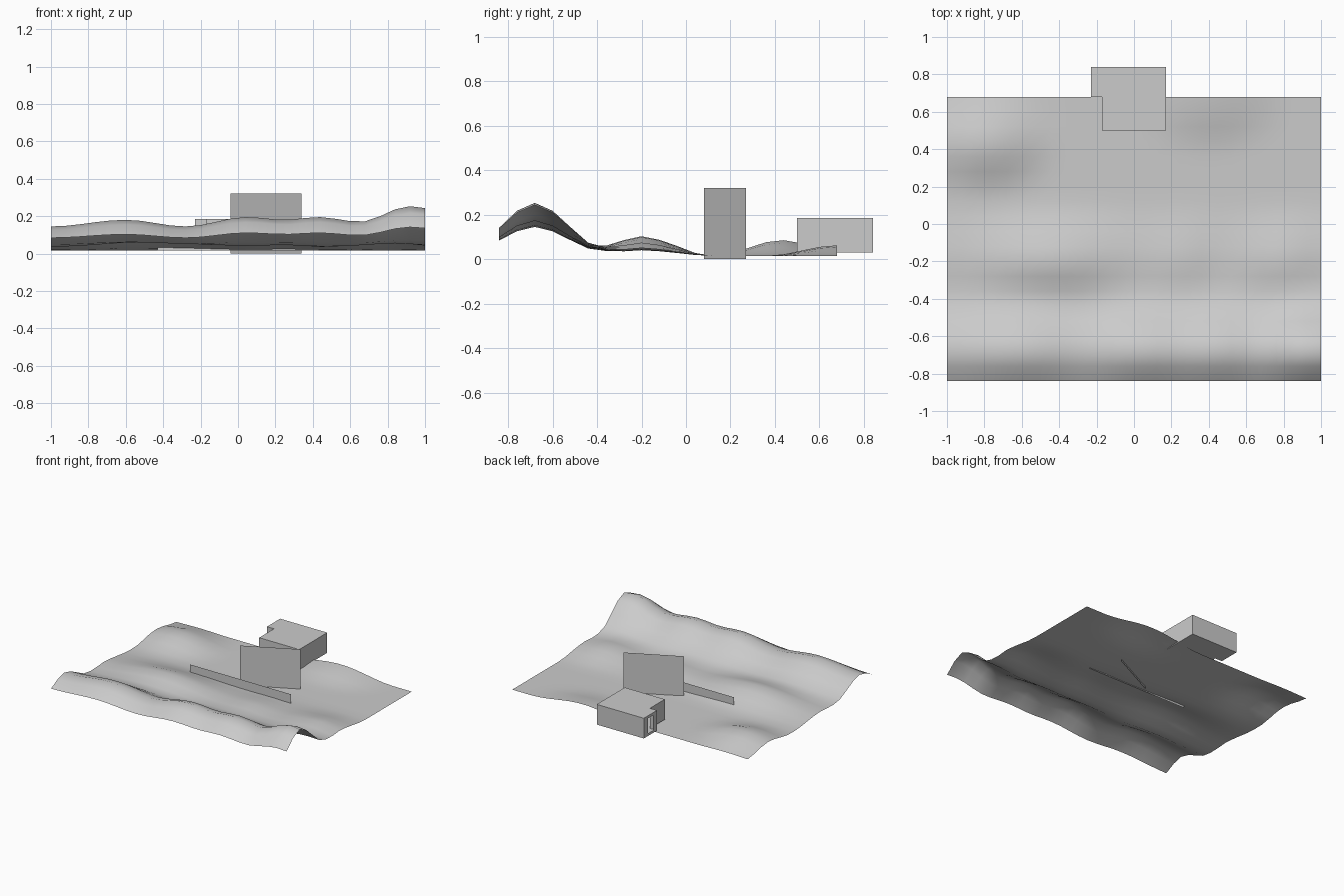
import bpy, bmesh, math

if "Cube" in bpy.data.objects:
    bpy.data.objects.remove(bpy.data.objects["Cube"])

grey = bpy.data.materials.new("plain_grey")
grey.diffuse_color = (0.6, 0.6, 0.6, 1)
grey.use_nodes = True
grey.node_tree.nodes["Principled BSDF"].inputs["Base Color"].default_value = grey.diffuse_color


def make_object(name, bm):
    mesh = bpy.data.meshes.new(name)
    bm.to_mesh(mesh)
    bm.free()
    mesh.materials.append(grey)
    obj = bpy.data.objects.new(name, mesh)
    bpy.context.collection.objects.link(obj)
    return obj


def blend(points, t):
    """Smooth interpolation through (position, value) pairs."""
    if t <= points[0][0]:
        return points[0][1]
    for (a, va), (b, vb) in zip(points, points[1:]):
        if t <= b:
            f = (1 - math.cos(math.pi * (t - a) / (b - a))) / 2
            return va + (vb - va) * f
    return points[-1][1]


def mound(x, y, cx, cy, rx, ry, height):
    d = min(1, math.hypot((x - cx) / rx, (y - cy) / ry))
    return height * (1 + math.cos(math.pi * d)) / 2


# Terrain: crest heights along x, and cross-sections along y, of two dunes
BASE = 0.015
front_crest = [(-1, .13), (-.6, .165), (-.28, .13), (.05, .18), (.25, .165),
               (.43, .18), (.65, .155), (.92, .238), (1, .228)]
rear_crest = [(-1, .03), (-.45, .088), (.05, .035), (.25, .045),
              (.45, .025), (.82, .06), (1, .035)]
front_section = [.53, .85, 1, .85, .54, .23, .08, 0]
rear_section = [0, 0, 0, 0, .02, .1, .38, .8, 1, .82, .5, .15, 0]


def section(values, y):
    i = round((y + 0.84) / 0.08)
    return values[i] if i < len(values) else 0


def height(x, y):
    return (BASE
            + blend(front_crest, x) * section(front_section, y)
            + blend(rear_crest, x) * section(rear_section, y)
            + mound(x, y, -.8, .43, .42, .3, .072)
            + mound(x, y, .4, .68, .45, .32, .048))


bm = bmesh.new()
bmesh.ops.create_grid(bm, x_segments=25, y_segments=19, size=1)
for v in bm.verts:
    v.co.y = v.co.y * 0.76 - 0.08
    v.co.z = height(v.co.x, v.co.y)
for f in bm.faces:
    f.smooth = True
make_object("terrain", bm)


# Upright thin panels
def panel(name, start, end, z0, z1):
    bm = bmesh.new()
    bm.faces.new([bm.verts.new(p) for p in (
        (*start, z0), (*end, z0), (*end, z1), (*start, z1))])
    make_object(name, bm)


panel("tall_panel", (-.04, .08), (.34, .27), 0, .32)
panel("low_fence", (-.43, .03), (.43, .03), .015, .09)

# Hut: L-shaped shell with a doorway in the left wall
bm = bmesh.new()
outline = [(-.17, .5), (.17, .5), (.17, .84), (-.23, .84), (-.23, .68), (-.17, .68)]
floor = bm.faces.new([bm.verts.new((x, y, .03)) for x, y in outline])
ext = bmesh.ops.extrude_face_region(bm, geom=[floor], use_keep_orig=True)
for g in ext["geom"]:
    if isinstance(g, bmesh.types.BMVert):
        g.co.z = .185
bmesh.ops.recalc_face_normals(bm, faces=bm.faces)
door = next(f for f in bm.faces if f.calc_center_median().x < -.225)
bmesh.ops.inset_region(bm, faces=[door], thickness=.05, use_even_offset=True)
for v in door.verts:
    v.co.z = .05 if v.co.z < .108 else .165
bmesh.ops.delete(bm, geom=[door], context="FACES_ONLY")
make_object("hut", bm)
